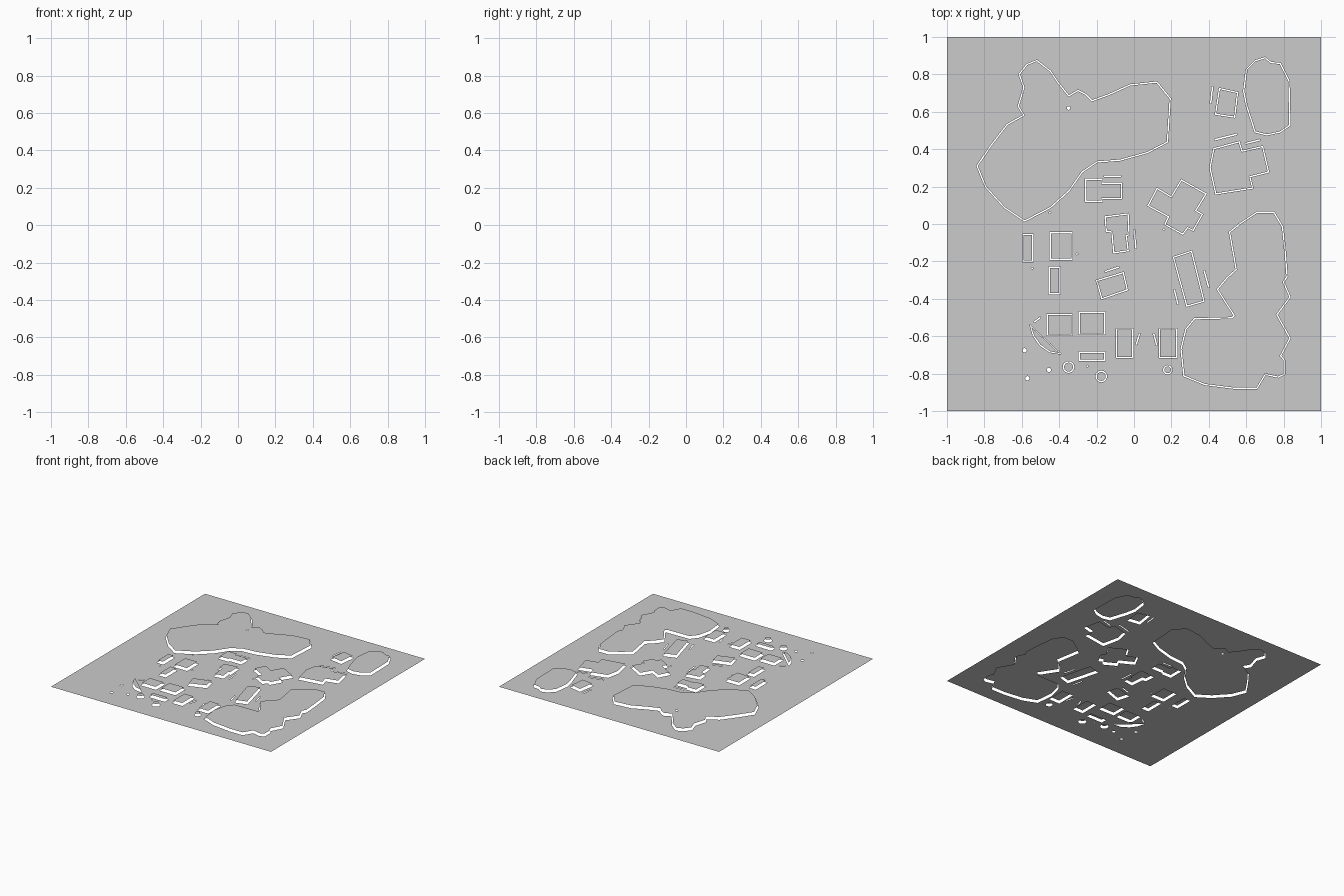
import bpy, bmesh, math
from mathutils import Vector

GAP, LIFT = 0.007, 0.02
holes = []


def flat_sheet(name, loops, z):
    """Flat face bounded by the first loop, with the other loops cut out."""
    bm = bmesh.new()
    edges = []
    for loop in loops:
        vs = [bm.verts.new((x, y, z)) for x, y in loop]
        edges += [bm.edges.new((vs[i - 1], vs[i])) for i in range(len(vs))]
    bmesh.ops.triangle_fill(bm, edges=edges, use_beauty=True, use_dissolve=False, normal=(0, 0, 1))
    bm.normal_update()
    for f in bm.faces:
        if f.normal.z < 0:
            f.normal_flip()
    me = bpy.data.meshes.new(name)
    bm.to_mesh(me)
    bm.free()
    ob = bpy.data.objects.new(name, me)
    bpy.context.collection.objects.link(ob)
    return ob


def grow(pts, d):
    """Mitred outward offset of a polygon."""
    p = [Vector(q) for q in pts]
    n = len(p)
    area = sum(p[i - 1].x * p[i].y - p[i].x * p[i - 1].y for i in range(n))
    if area < 0:
        p.reverse()
    out = []
    for i in range(n):
        a = (p[i] - p[i - 1]).normalized()
        b = (p[(i + 1) % n] - p[i]).normalized()
        na, nb = Vector((a.y, -a.x)), Vector((b.y, -b.x))
        m = (na + nb).normalized()
        out.append(tuple(p[i] + m * d / max(m.dot(na), 0.5)))
    return out


def plate(name, pts, inner=()):
    """Raised cut-out and its slightly larger opening in the ground."""
    flat_sheet(name, [pts, *inner], LIFT)
    holes.append(grow(pts, GAP))


def circle(x, y, r, n=16):
    return [(x + r * math.cos(2 * math.pi * i / n), y + r * math.sin(2 * math.pi * i / n)) for i in range(n)]


def slit(x0, y0, x1, y1, w=0.004):
    d = Vector((x1 - x0, y1 - y0)).normalized() * w
    holes.append([(x0 - d.y, y0 + d.x), (x0 + d.y, y0 - d.x), (x1 + d.y, y1 - d.x), (x1 - d.y, y1 + d.x)])


# Large irregular areas
plate("northwest_area", [
    (-.52, .87), (-.57, .85), (-.61, .80), (-.585, .73), (-.615, .63), (-.585, .58), (-.675, .53),
    (-.76, .42), (-.835, .31), (-.79, .20), (-.69, .09), (-.585, .02), (-.45, .09), (-.35, .18),
    (-.28, .28), (-.2, .335), (-.075, .345), (.07, .385), (.175, .44), (.19, .67), (.12, .755),
    (-.02, .74), (-.13, .69), (-.225, .655), (-.26, .69), (-.3, .71), (-.35, .68), (-.41, .755),
    (-.45, .815)], [circle(-.35, .62, .01, 8)])
plate("northeast_area", [
    (.605, .825), (.65, .87), (.70, .885), (.73, .86), (.78, .855), (.825, .765), (.83, .53),
    (.78, .495), (.71, .48), (.65, .495), (.605, .635), (.59, .71)])
plate("southeast_area", [
    (.66, .06), (.745, .06), (.79, -.015), (.805, -.15), (.815, -.28), (.795, -.31), (.83, -.39),
    (.76, -.485), (.83, -.61), (.78, -.705), (.80, -.73), (.80, -.80), (.77, -.815), (.70, -.80),
    (.655, -.875), (.54, -.875), (.38, -.855), (.27, -.81), (.255, -.67), (.28, -.565), (.325, -.51),
    (.525, -.505), (.54, -.49), (.45, -.35), (.5, -.29), (.55, -.245), (.515, -.045), (.57, 0)])

# Building footprints with angled or stepped outlines
plate("north_block", [(.46, .72), (.55, .70), (.535, .575), (.44, .59)])
plate("east_block", [
    (.43, .40), (.56, .435), (.575, .385), (.685, .41), (.715, .28), (.615, .255), (.63, .195),
    (.44, .165), (.41, .30)])
plate("cross_block", [
    (.08, .10), (.125, .185), (.20, .14), (.255, .23), (.38, .16), (.325, .07), (.36, .05),
    (.315, -.03), (.285, -.015), (.26, -.05), (.17, .0), (.19, .04)])
plate("stepped_block", [
    (-.255, .235), (-.175, .235), (-.175, .215), (-.07, .215), (-.07, .14), (-.175, .14),
    (-.175, .125), (-.255, .125)])
plate("notched_block", [
    (-.15, .035), (-.035, .05), (-.03, -.055), (-.045, -.06), (-.035, -.14), (-.105, -.15),
    (-.115, -.04), (-.145, -.035)])
plate("tilted_block", [(-.195, -.305), (-.06, -.265), (-.04, -.35), (-.17, -.395)])
plate("long_block", [(.215, -.18), (.305, -.15), (.37, -.41), (.285, -.435)])
plate("wedge_block", [(-.55, -.55), (-.40, -.69), (-.45, -.68), (-.50, -.645), (-.535, -.595)])

# Straight rectangular footprints
for i, (x0, y0, x1, y1) in enumerate([
        (-.445, -.185, -.335, -.05), (-.59, -.195, -.545, -.06), (-.45, -.37, -.40, -.235),
        (-.46, -.59, -.335, -.487), (-.29, -.585, -.16, -.475), (-.29, -.725, -.16, -.69),
        (-.09, -.71, -.01, -.565), (.14, -.71, .225, -.565)]):
    plate(f"block_{i + 1}", [(x0, y0), (x1, y0), (x1, y1), (x0, y1)])

# Round plates
for i, (x, y, r) in enumerate([(-.35, -.765, .024), (-.175, -.815, .024), (.18, -.78, .018)]):
    plate(f"disc_{i + 1}", circle(x, y, r))

# Small round openings
for x, y, r in [(-.585, -.675, .012), (-.455, -.78, .012), (-.57, -.825, .012), (-.45, .06, .005),
                (-.305, -.16, .005), (.16, -.03, .005), (-.25, -.76, .005), (-.545, -.237, .005)]:
    holes.append(circle(x, y, r, 8))

# Narrow slots beside the blocks
for s in [(.42, .735, .41, .645), (.43, .45, .55, .48), (.595, .43, .675, .45), (-.16, .255, -.07, .255),
          (0, -.03, .01, -.13), (-.155, -.255, -.08, -.23), (.375, -.25, .40, -.34),
          (.215, -.35, .235, -.43), (.03, -.585, .012, -.645), (.105, -.585, .122, -.65),
          (-.535, -.525, -.50, -.5)]:
    slit(*s)

# Ground sheet with all the openings
flat_sheet("ground_sheet", [[(-1, -1), (1, -1), (1, 1), (-1, 1)], *holes], 0)
